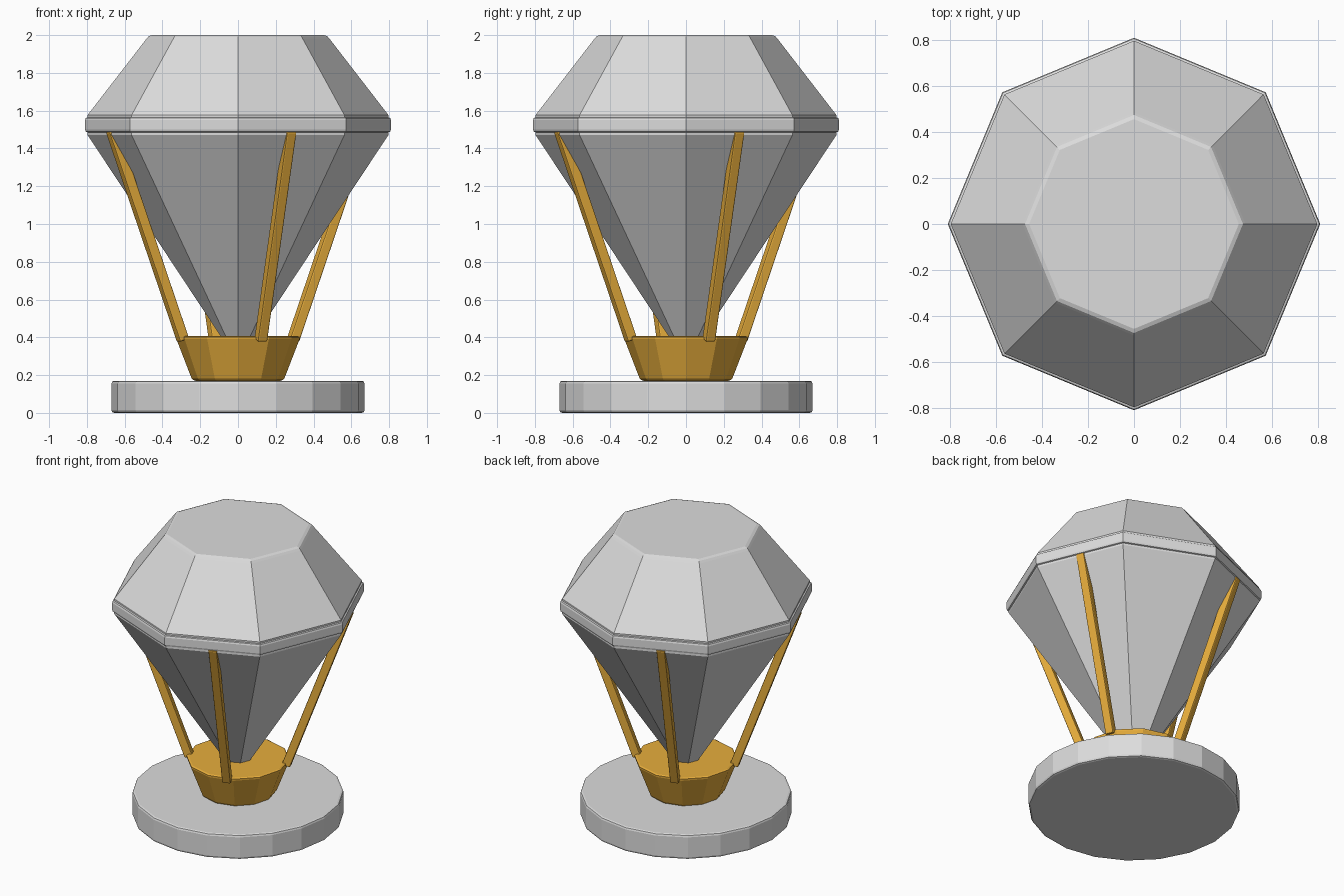
import bpy
import bmesh
from math import cos, sin, pi, radians
from mathutils import Matrix, Vector

cube = bpy.data.objects.get("Cube")
if cube:
    bpy.data.objects.remove(cube)


def material(name, color):
    mat = bpy.data.materials.new(name)
    mat.use_nodes = True
    mat.diffuse_color = (*color, 1)
    mat.node_tree.nodes["Principled BSDF"].inputs["Base Color"].default_value = (*color, 1)
    return mat


def finish(name, bm, mat):
    bmesh.ops.recalc_face_normals(bm, faces=bm.faces)
    mesh = bpy.data.meshes.new(name)
    bm.to_mesh(mesh)
    bm.free()
    mesh.materials.append(mat)
    obj = bpy.data.objects.new(name, mesh)
    bpy.context.scene.collection.objects.link(obj)
    return obj


def faceted(name, sides, profile, mat):
    """Closed many-sided solid from (radius, height) points, bottom to top."""
    bm = bmesh.new()
    rings = [[bm.verts.new((r * cos(2 * pi * i / sides), r * sin(2 * pi * i / sides), z))
              for i in range(sides)] for r, z in profile]
    for low, high in zip(rings, rings[1:]):
        for i in range(sides):
            j = (i + 1) % sides
            bm.faces.new((low[i], low[j], high[j], high[i]))
    bm.faces.new(rings[0][::-1])
    bm.faces.new(rings[-1])
    return finish(name, bm, mat)


def prong(index, mat):
    """Square bar leaning outward from the cup to the middle of a gem facet."""
    turn = Matrix.Rotation(radians(22.5) + index * pi / 2, 4, 'Z')
    start, end = Vector((0.315, 0, 0.385)), Vector((0.722, 0, 1.495))
    axis = end - start
    lean = Vector((0, 0, 1)).rotation_difference(axis).to_matrix().to_4x4()
    size = Matrix.Diagonal((0.056, 0.056, axis.length, 1))
    bm = bmesh.new()
    bmesh.ops.create_cube(bm, size=1, matrix=turn @ Matrix.Translation((start + end) / 2) @ lean @ size)
    obj = finish(f"prong_{index + 1}", bm, mat)
    bevel = obj.modifiers.new("soft_edges", 'BEVEL')
    bevel.width = 0.008
    bevel.segments = 2


silver = material("silver grey", (0.72, 0.72, 0.72))
gold = material("gold", (0.80, 0.42, 0.045))

# Round base and cup
faceted("base", 20, [(0.655, 0), (0.666, 0.004), (0.67, 0.015),
                     (0.67, 0.155), (0.666, 0.166), (0.655, 0.17)], silver)
faceted("cup", 12, [(0.225, 0.17), (0.238, 0.174), (0.247, 0.186),
                    (0.326, 0.39), (0.327, 0.402), (0.316, 0.407)], gold)

# Gem: pointed lower half, girdle band and crown with a flat table
faceted("gem_pavilion", 8, [(0.002, 0.27), (0.797, 1.472), (0.797, 1.495)], silver)
faceted("gem_girdle", 8, [(0.795, 1.485), (0.806, 1.489), (0.81, 1.5),
                          (0.81, 1.55), (0.806, 1.561), (0.795, 1.565)], silver)
faceted("gem_crown", 8, [(0.797, 1.555), (0.797, 1.576), (0.485, 1.98),
                         (0.474, 1.993), (0.456, 2.0)], silver)

# Four prongs holding the gem
for k in range(4):
    prong(k, gold)
